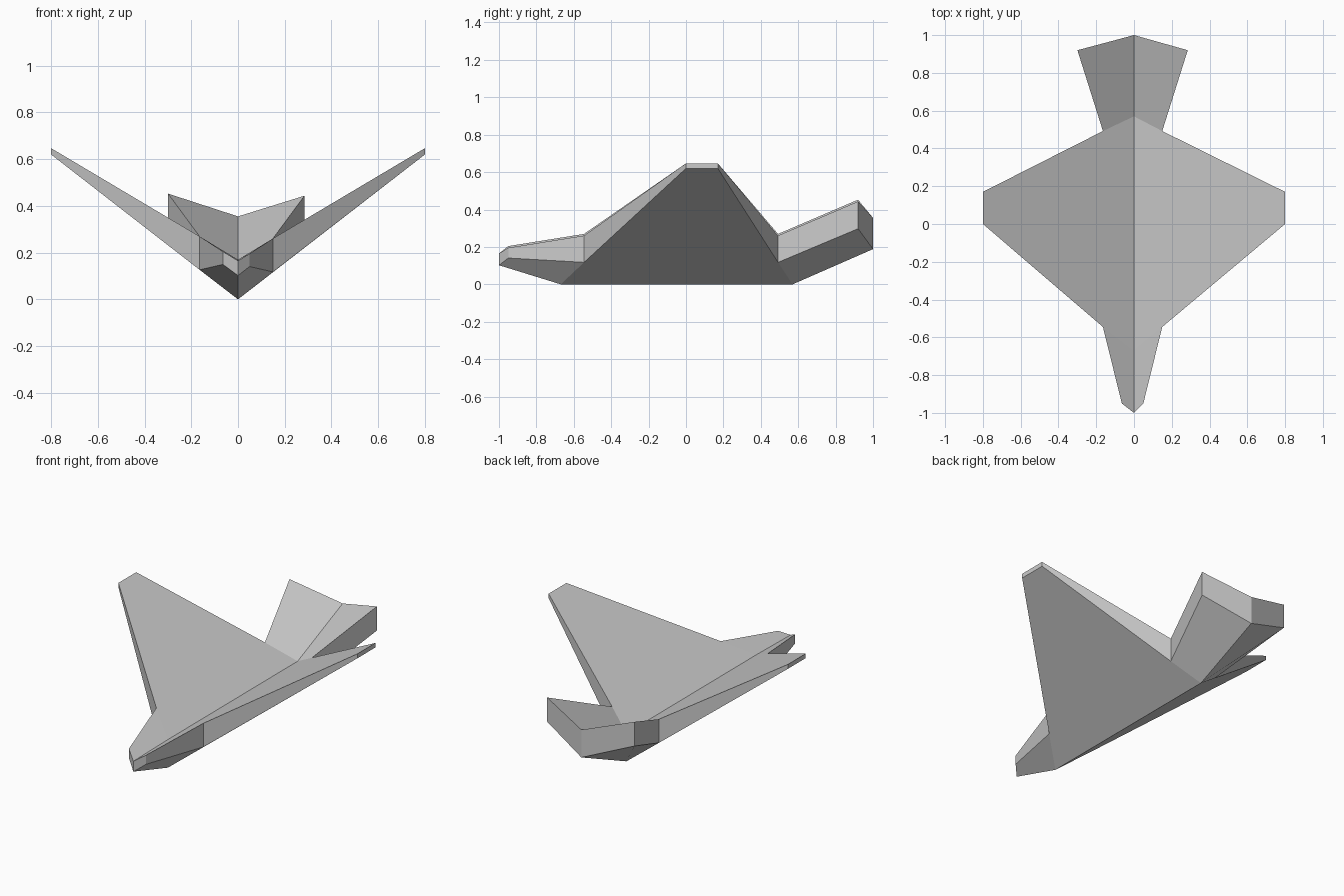
import bpy
import bmesh

cube = bpy.data.objects.get("Cube")
if cube:
    bpy.data.objects.remove(cube, do_unlink=True)

grey = bpy.data.materials.new("paper grey")
grey.use_nodes = True
colour = (0.6, 0.6, 0.6, 1)
grey.diffuse_color = colour
grey.node_tree.nodes["Principled BSDF"].inputs["Base Color"].default_value = colour
grey.node_tree.nodes["Principled BSDF"].inputs["Roughness"].default_value = 0.8

# Corners of one half: distance from the fold, y, lower z, upper z
FOLD_FRONT = (0, -0.67, 0, 0.17)
FOLD_BACK = (0, 0.57, 0, 0.17)
ROOT_FRONT = (0.157, -0.545, 0.122, 0.265)
ROOT_BACK = (0.157, 0.492, 0.122, 0.265)
TIP_FRONT = (0.8, 0, 0.62, 0.647)
TIP_BACK = (0.8, 0.17, 0.62, 0.647)
BEAK_FOLD = (0, -1, 0.102, 0.165)
BEAK_SIDE = (0.057, -0.95, 0.145, 0.2)
TAIL_FOLD = (0, 1, 0.188, 0.355)
TAIL_SIDE = (0.292, 0.92, 0.302, 0.448)


def folded_panel(name, corners, walls, side):
    """Thick sheet over a corner loop; only the outer edges get walls."""
    bm = bmesh.new()
    low, high = [], []
    for w, y, z0, z1 in corners:
        # the fold sits slightly off the middle between the side corners
        shift = -0.0075 if 0 < w < 0.8 else 0
        x = side * w + shift
        lift = 0.6 * (abs(x) - w)
        low.append(bm.verts.new((x, y, z0 + lift)))
        high.append(bm.verts.new((x, y, z1 + lift)))
    flip = side < 0
    faces = [low[::-1], high]
    for i in walls:
        j = (i + 1) % len(corners)
        faces.append([low[i], low[j], high[j], high[i]])
    for f in faces:
        bm.faces.new(f[::-1] if flip else f)
    mesh = bpy.data.meshes.new(name)
    bm.to_mesh(mesh)
    bm.free()
    mesh.materials.append(grey)
    bpy.context.collection.objects.link(bpy.data.objects.new(name, mesh))


# Wings, head and tail, each folded along the middle
for side, label in ((1, "left"), (-1, "right")):
    folded_panel(label + "_wing",
                 [FOLD_FRONT, ROOT_FRONT, TIP_FRONT, TIP_BACK, ROOT_BACK, FOLD_BACK],
                 (1, 2, 3), side)
    folded_panel(label + "_head",
                 [FOLD_FRONT, BEAK_FOLD, BEAK_SIDE, ROOT_FRONT], (1, 2), side)
    folded_panel(label + "_tail",
                 [FOLD_BACK, ROOT_BACK, TAIL_SIDE, TAIL_FOLD], (1, 2), side)
